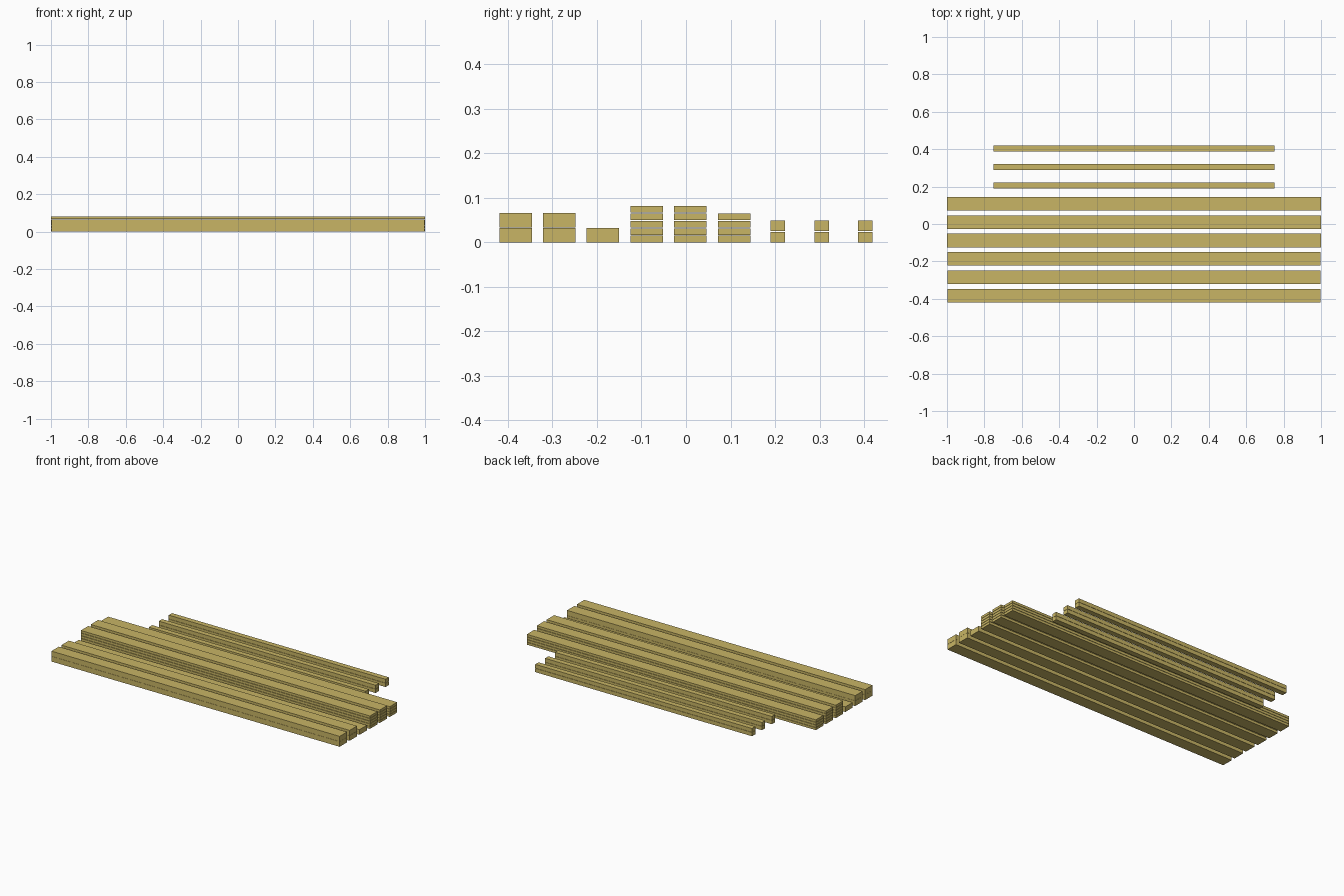
import bpy

if "Cube" in bpy.data.objects:
    bpy.data.objects.remove(bpy.data.objects["Cube"])

wood = bpy.data.materials.new("pale_wood")
wood.diffuse_color = (0.58, 0.46, 0.13, 1)
wood.use_nodes = True
wood.node_tree.nodes["Principled BSDF"].inputs["Base Color"].default_value = wood.diffuse_color


def board(name, length, width, height, y, z):
    bpy.ops.mesh.primitive_cube_add(size=1, location=(0, y, z + height / 2))
    ob = bpy.context.object
    ob.name = name
    ob.scale = (length, width, height)
    bpy.ops.object.transform_apply(location=False, rotation=False, scale=True)
    ob.data.materials.append(wood)


# kind: length, width, thickness, vertical pitch
KINDS = {
    "thick_beam": (1.994, 0.073, 0.0322, 0.033),
    "thin_plank": (2.0, 0.073, 0.0147, 0.0166),
    "short_batten": (1.5, 0.0325, 0.0235, 0.025),
}

# stacks from front to back: kind and number of boards
STACKS = [("thick_beam", 2), ("thick_beam", 2), ("thick_beam", 1),
          ("thin_plank", 5), ("thin_plank", 5), ("thin_plank", 4),
          ("short_batten", 2), ("short_batten", 2), ("short_batten", 2)]

for i, (kind, count) in enumerate(STACKS):
    length, width, height, pitch = KINDS[kind]
    y = -0.3828 + i * 0.0982
    for n in range(count):
        board(f"{kind}_{i + 1}_{n + 1}", length, width, height, y, n * pitch)
